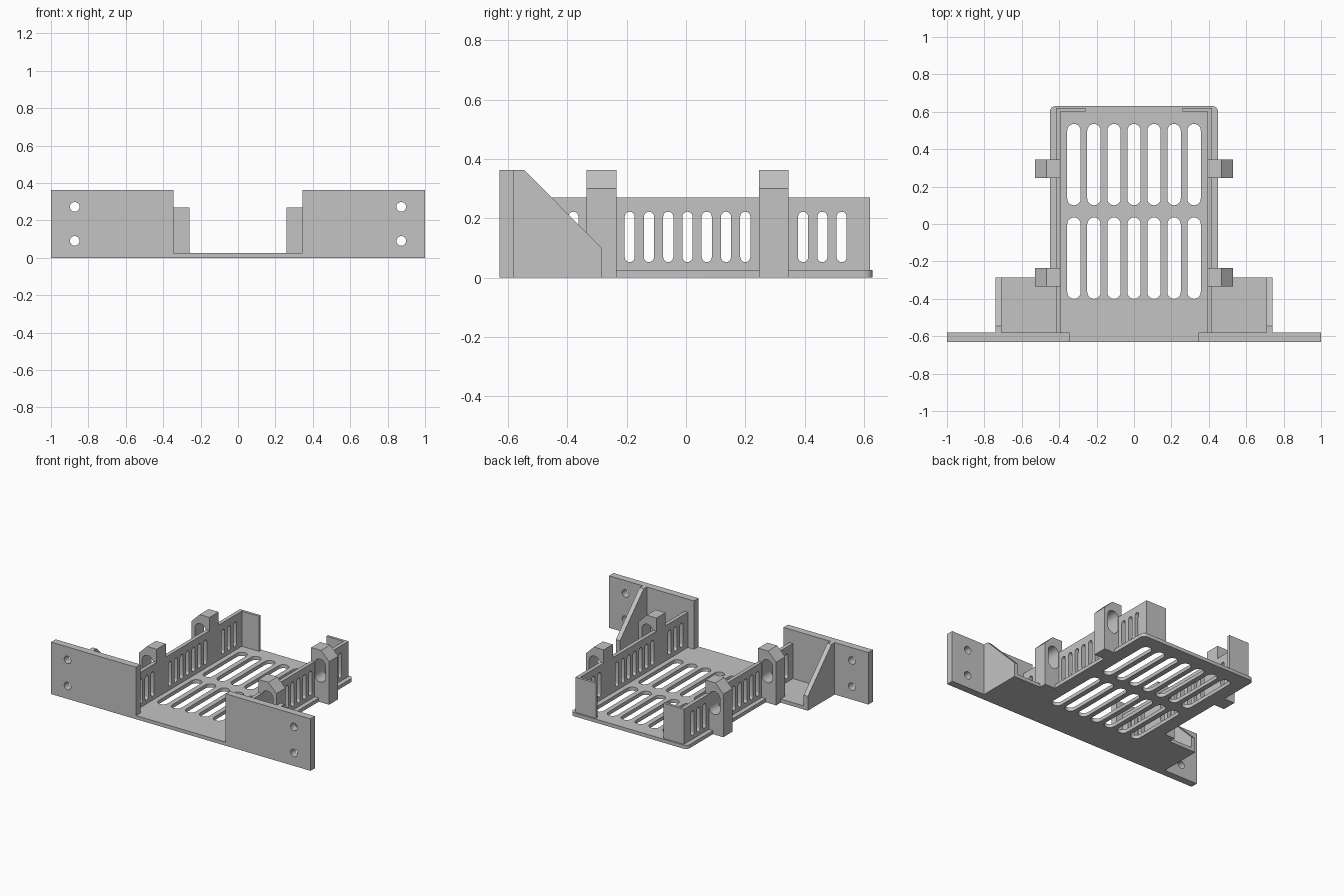
import bpy, bmesh
from math import sin, cos, pi
from mathutils import Matrix

cube = bpy.data.objects.get("Cube")
if cube:
    bpy.data.objects.remove(cube)

grey = bpy.data.materials.new("plain grey")
grey.use_nodes = True
GREY = (0.55, 0.55, 0.55, 1)
grey.diffuse_color = GREY
grey.node_tree.nodes["Principled BSDF"].inputs["Base Color"].default_value = GREY

# Drawing planes: profile (u, v) and thickness direction w
PLANES = {
    "XY": Matrix(((1, 0, 0), (0, 1, 0), (0, 0, 1))),
    "XZ": Matrix(((1, 0, 0), (0, 0, 1), (0, 1, 0))),
    "YZ": Matrix(((0, 0, 1), (1, 0, 0), (0, 1, 0))),
}


def arc(u, v, r, start, end, steps=10):
    angles = [start + (end - start) * i / steps for i in range(steps + 1)]
    return [(u + r * cos(a), v + r * sin(a)) for a in angles]


def slot(u, low, high, r):
    """Upright rounded slot between two heights."""
    return arc(u, high - r, r, 0, pi) + arc(u, low + r, r, pi, 2 * pi)


def rect(u0, u1, v0, v1):
    return [(u0, v0), (u1, v0), (u1, v1), (u0, v1)]


def flip(points, side):
    return [(side * u, v) for u, v in points]


def panel(name, plane, w0, w1, outline, holes=()):
    """Solid plate from an outline with holes, spanning w0 to w1."""
    curve = bpy.data.curves.new(name, "CURVE")
    curve.dimensions = "2D"
    curve.fill_mode = "BOTH"
    curve.extrude = abs(w1 - w0) / 2
    for points in [outline, *holes]:
        spline = curve.splines.new("POLY")
        spline.points.add(len(points) - 1)
        for p, (u, v) in zip(spline.points, points):
            p.co = (u, v, 0, 1)
        spline.use_cyclic_u = True
        spline.use_smooth = False
    obj = bpy.data.objects.new(name, curve)
    bpy.context.collection.objects.link(obj)
    bpy.ops.object.select_all(action="DESELECT")
    obj.select_set(True)
    bpy.context.view_layer.objects.active = obj
    bpy.ops.object.convert(target="MESH")
    obj = bpy.context.object
    obj.name = name
    bm = bmesh.new()
    bm.from_mesh(obj.data)
    bmesh.ops.translate(bm, verts=bm.verts, vec=(0, 0, (w0 + w1) / 2))
    bmesh.ops.transform(bm, matrix=PLANES[plane].to_4x4(), verts=bm.verts)
    bmesh.ops.remove_doubles(bm, verts=bm.verts, dist=0.0002)
    bmesh.ops.recalc_face_normals(bm, faces=bm.faces)
    bm.to_mesh(obj.data)
    bm.free()
    obj.data.materials.clear()
    obj.data.materials.append(grey)
    bpy.ops.object.shade_smooth_by_angle(angle=pi / 6)
    return obj


FLOOR = 0.025
WALL_IN, WALL_OUT = 0.392, 0.418
WALL_TOP = 0.27

# Vented floor tray with side wings and rounded back corners
half = [(0.345, -0.63), (0.345, -0.58), (0.74, -0.58), (0.74, -0.285), (0.45, -0.285)]
half += arc(0.42, 0.60, 0.03, 0, pi / 2, 6)
floor_vents = [slot(0.107 * i, low, low + 0.435, 0.036)
               for i in range(-3, 4) for low in (-0.40, 0.10)]
panel("floor", "XY", 0, FLOOR, half + flip(half, -1)[::-1], floor_vents)

# Wall vents: three, seven and three, separated by the clips
vent_rows = [-0.51 + 0.065 * i for i in range(3)]
vent_rows += [-0.19 + 0.065 * i for i in range(7)]
vent_rows += [0.395 + 0.065 * i for i in range(3)]
wall_vents = [slot(y, 0.052, 0.222, 0.017) for y in vent_rows]

# Clip profile with a sloped outer shoulder and a strap opening
clip = [(WALL_IN, 0), (0.53, 0), (0.53, 0.30), (0.468, 0.362), (WALL_IN, 0.362)]
clip_hole = slot(0.462, 0.14, 0.30, 0.042)

gusset = [(-0.58, 0), (-0.285, 0), (-0.285, 0.10), (-0.545, 0.362), (-0.58, 0.362)]

for side, label in ((1, "left"), (-1, "right")):
    # Mounting plate with two screw holes
    screws = [arc(side * 0.873, z, 0.026, 0, 2 * pi * 23 / 24, 23) for z in (0.09, 0.272)]
    panel(label + "_mounting_plate", "XZ", -0.63, -0.58,
          flip(rect(0.345, 1, 0, 0.362), side), screws)
    # Slotted side wall
    panel(label + "_side_wall", "YZ", side * WALL_IN, side * WALL_OUT,
          rect(-0.58, 0.62, FLOOR, WALL_TOP), wall_vents)
    # Back corner lip
    panel(label + "_back_lip", "XZ", 0.602, 0.62,
          flip(rect(0.26, WALL_IN, FLOOR, WALL_TOP), side))
    # Gusset bracing the mounting plate
    panel(label + "_gusset", "YZ", side * 0.708, side * 0.74, gusset)
    # Strap clips
    for place, y in (("front", -0.335), ("back", 0.246)):
        panel(f"{label}_{place}_clip", "XZ", y, y + 0.1,
              flip(clip, side), [flip(clip_hole, side)])
